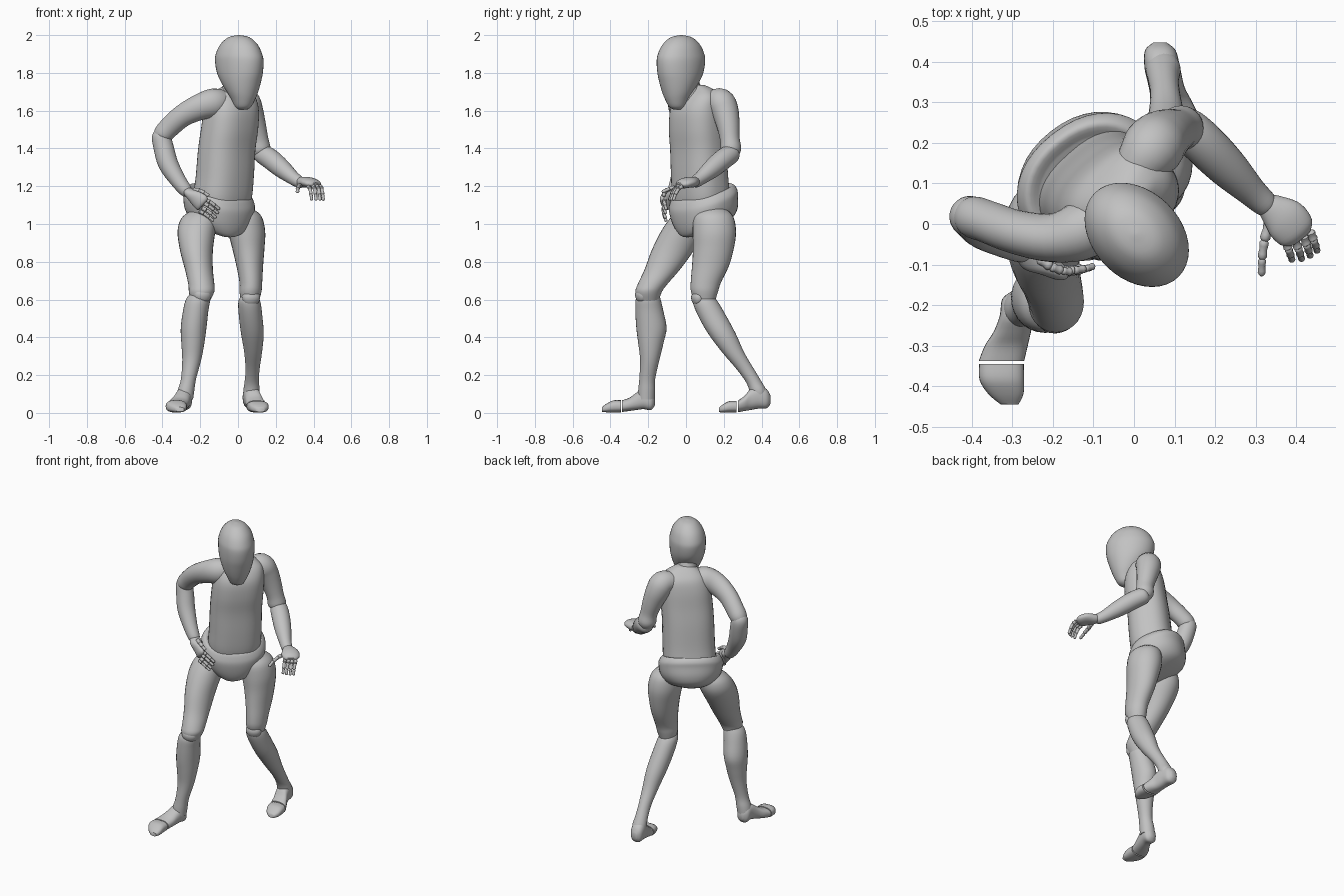
import bpy, bmesh, math
from mathutils import Vector

cube = bpy.data.objects.get("Cube")
if cube:
    bpy.data.objects.remove(cube, do_unlink=True)

grey = bpy.data.materials.new("mannequin grey")
grey.use_nodes = True
grey.diffuse_color = (0.54, 0.54, 0.54, 1)
grey.node_tree.nodes["Principled BSDF"].inputs["Base Color"].default_value = (0.54, 0.54, 0.54, 1)


def catmull(rings, steps):
    """Smoothly interpolate a list of (x, y, z, half width, half depth)."""
    out = []
    n = len(rings)
    for i in range(n - 1):
        p = [rings[max(i - 1, 0)], rings[i], rings[i + 1], rings[min(i + 2, n - 1)]]
        for s in range(steps):
            t = s / steps
            v = [0.5 * (2 * b + (c - a) * t + (2 * a - 5 * b + 4 * c - d) * t * t
                        + (3 * b - a - 3 * c + d) * t ** 3) for a, b, c, d in zip(*p)]
            out.append(v[:3] + [max(v[3], 0.002), max(v[4], 0.002)])
    return out + [list(rings[-1])]


def loft(name, rings, angle=None, tilt=0.0, power=2.0, axis=None, sides=28, steps=4):
    """Skin oval rings: level and turned by angle, square to a fixed axis, or square to the path."""
    rings = catmull([r if len(r) == 5 else (*r, r[3]) for r in rings], steps)
    bm = bmesh.new()
    loops = []
    side = None
    for i, (x, y, z, a, b) in enumerate(rings):
        if angle is None:
            t = Vector(rings[min(i + 1, len(rings) - 1)][:3]) - Vector(rings[max(i - 1, 0)][:3])
            t = Vector(axis) if axis else t.normalized()
            if side is None:
                side = t.cross(Vector((0, 0, 1)) if abs(t.z) < 0.9 else Vector((0, 1, 0)))
            side = (side - t * side.dot(t)).normalized()
            fwd = side.cross(t)
        else:
            r = math.radians(angle)
            side = Vector((math.cos(r), math.sin(r), 0))
            fwd = Vector((math.sin(r), -math.cos(r), -tilt))
        loop = []
        for k in range(sides):
            c, s = math.cos(2 * math.pi * k / sides), math.sin(2 * math.pi * k / sides)
            u = math.copysign(abs(c) ** (2 / power), c) * a
            v = math.copysign(abs(s) ** (2 / power), s) * b
            loop.append(bm.verts.new(Vector((x, y, z)) + side * u + fwd * v))
        loops.append(loop)
    for p, q in zip(loops, loops[1:]):
        for k in range(sides):
            bm.faces.new((p[k], p[(k + 1) % sides], q[(k + 1) % sides], q[k]))
    bm.faces.new(loops[0])
    bm.faces.new(loops[-1])
    bmesh.ops.recalc_face_normals(bm, faces=bm.faces)
    mesh = bpy.data.meshes.new(name)
    bm.to_mesh(mesh)
    bm.free()
    mesh.materials.append(grey)
    ob = bpy.data.objects.new(name, mesh)
    bpy.context.collection.objects.link(ob)
    bpy.ops.object.select_all(action='DESELECT')
    ob.select_set(True)
    bpy.context.view_layer.objects.active = ob
    bpy.ops.object.shade_smooth_by_angle(angle=math.radians(50))


def finger(name, points, r):
    """Chain of knuckle beads along the points."""
    for i, (p, q) in enumerate(zip(points, points[1:])):
        p, q = Vector(p), Vector(q)
        k = r * (1 - 0.12 * i)
        loft(f"{name}_{i + 1}", [(*p.lerp(q, t), k * w) for t, w in
             ((-0.08, 0.3), (0.12, 1), (0.5, 0.85), (0.9, 1), (1.08, 0.3))], sides=10, steps=2)


def hand(side, bases, reach, curl, thumb):
    """Four bending fingers and a thumb."""
    for n, b in zip(("index", "middle", "ring", "little"), bases):
        b, reach, curl = Vector(b), Vector(reach), Vector(curl)
        pts = [b, b + reach, b + reach * 1.7 + curl, b + reach * 2.1 + curl * 2.2]
        finger(f"{side}_{n}_finger", pts, 0.0115)
    finger(f"{side}_thumb", thumb, 0.013)


# Head and neck
loft("head", [(0.005, -0.025, 2.0, .004, .004), (0.005, -0.025, 1.988, .048, .064),
              (0.005, -0.025, 1.95, .084, .112), (0.005, -0.026, 1.90, .103, .14),
              (0.007, -0.027, 1.86, .108, .146), (0.010, -0.030, 1.80, .105, .136),
              (0.016, -0.036, 1.75, .096, .114), (0.024, -0.044, 1.70, .08, .086),
              (0.028, -0.048, 1.66, .062, .064), (0.026, -0.046, 1.62, .042, .044),
              (0.024, -0.044, 1.605, .02, .02)], angle=45, sides=40)
loft("neck", [(-0.01, 0.0, 1.82, .05, .06), (-0.015, 0.01, 1.75, .055, .066),
              (-0.02, 0.025, 1.69, .066, .077), (-0.025, 0.04, 1.60, .085, .09)], angle=45)

# Torso, with shoulder slopes running up to the neck
loft("torso", [(-0.025, 0.06, 1.735, .045, .03), (-0.028, 0.068, 1.712, .09, .055),
               (-0.03, 0.068, 1.67, .132, .092), (-0.035, 0.058, 1.60, .15, .117),
               (-0.045, 0.058, 1.50, .155, .124), (-0.06, 0.065, 1.39, .155, .125),
               (-0.07, 0.072, 1.25, .156, .128), (-0.083, 0.08, 1.13, .155, .13),
               (-0.09, 0.082, 1.04, .12, .11)], angle=42, power=2.5, sides=40)

# Pelvis bowl with a brim that dips at the front
loft("pelvis", [(-0.095, 0.085, 1.16, .14, .12), (-0.098, 0.088, 1.172, .168, .145),
                (-0.1, 0.092, 1.145, .19, .162), (-0.1, 0.092, 1.11, .194, .166),
                (-0.104, 0.1, 1.05, .178, .164), (-0.105, 0.1, 1.0, .138, .148),
                (-0.097, 0.078, .965, .08, .105), (-0.088, 0.06, .945, .025, .045)],
     angle=38, tilt=0.32, power=2.2, sides=40)

# Arms
loft("right_upper_arm", [(-.06, .03, 1.65, .055), (-.125, -.015, 1.64, .072, .078),
                         (-.2, -.034, 1.62, .06, .07), (-.29, -.02, 1.575, .054, .06),
                         (-.36, .005, 1.515, .052, .056), (-.4, .018, 1.47, .05),
                         (-.42, .02, 1.43, .025)])
loft("right_forearm", [(-.41, .02, 1.5, .025), (-.408, .02, 1.47, .048), (-.395, .012, 1.41, .053),
                       (-.37, -.01, 1.32, .053), (-.32, -.04, 1.235, .043),
                       (-.275, -.062, 1.175, .034), (-.262, -.07, 1.16, .02)])
loft("left_upper_arm", [(.0, .13, 1.65, .055), (.04, .18, 1.645, .075), (.06, .205, 1.6, .073),
                        (.085, .222, 1.53, .062), (.108, .232, 1.45, .052), (.118, .238, 1.39, .054),
                        (.122, .238, 1.345, .025)])
loft("left_forearm", [(.105, .262, 1.385, .02), (.122, .245, 1.375, .048), (.17, .2, 1.345, .054),
                      (.23, .14, 1.295, .05), (.29, .08, 1.245, .037), (.325, .048, 1.222, .031),
                      (.335, .04, 1.215, .02)])

# Hands
loft("right_palm", [(-.275, -.062, 1.18, .026, .022), (-.25, -.08, 1.16, .038, .028),
                    (-.22, -.1, 1.135, .026, .042), (-.19, -.113, 1.11, .022, .046),
                    (-.182, -.115, 1.103, .01, .03)])
hand("right", [(-.174, -.113, 1.13), (-.18, -.116, 1.108), (-.192, -.118, 1.085), (-.205, -.115, 1.068)],
     (.025, -.002, -.012), (.01, .006, -.012),
     [(-.235, -.085, 1.18), (-.205, -.105, 1.178), (-.178, -.115, 1.165), (-.155, -.118, 1.15)])
loft("left_palm", [(.325, .05, 1.225, .028, .024), (.345, .035, 1.222, .04, .028),
                   (.375, .01, 1.22, .054, .028), (.4, -.02, 1.212, .05, .024),
                   (.412, -.035, 1.207, .03, .012)])
hand("left", [(.373, -.04, 1.2), (.397, -.038, 1.2), (.418, -.03, 1.2), (.435, -.018, 1.2)],
     (.008, -.021, -.012), (.0, -.002, -.022),
     [(.335, .01, 1.205), (.322, -.04, 1.2), (.316, -.085, 1.188), (.315, -.125, 1.17)])

# Legs
loft("right_thigh", [(-.19, .03, 1.07, .06, .07), (-.205, .015, 1.03, .095, .1), (-.22, -.015, .96, .1, .118),
                     (-.22, -.07, .86, .087, .112), (-.207, -.125, .76, .074, .094),
                     (-.194, -.178, .68, .069, .078), (-.193, -.198, .64, .067, .07),
                     (-.2, -.2, .59, .05, .055)], angle=0)
loft("right_shin", [(-.205, -.195, .635, .045, .05), (-.212, -.2, .6, .064, .066), (-.224, -.194, .54, .067, .074),
                    (-.235, -.183, .45, .068, .08), (-.239, -.186, .37, .061, .067),
                    (-.245, -.192, .28, .05, .051), (-.262, -.205, .18, .04, .042),
                    (-.275, -.208, .12, .044, .045), (-.283, -.21, .07, .045, .045)], angle=0)
loft("left_thigh", [(.02, .14, 1.08, .06, .07), (.035, .145, 1.04, .09, .105), (.046, .15, .96, .098, .115),
                    (.055, .145, .87, .085, .108), (.062, .13, .78, .071, .098),
                    (.068, .105, .69, .06, .08), (.066, .098, .64, .058, .071),
                    (.062, .1, .58, .045, .05)], angle=0)
loft("left_shin", [(.06, .095, .625, .04, .045), (.06, .102, .59, .058, .066), (.066, .135, .52, .062, .074),
                   (.076, .19, .42, .06, .073), (.08, .25, .32, .047, .058),
                   (.077, .315, .23, .037, .046), (.073, .358, .165, .038, .042),
                   (.072, .38, .12, .043, .045), (.07, .385, .08, .04, .045)], angle=0)

# Kneecaps
for name, (x, y, z) in {"right_kneecap": (-.188, -.235, .625), "left_kneecap": (.07, .062, .61)}.items():
    loft(name, [(x, y, z + .04, .008, .006), (x, y, z + .03, .036, .024), (x, y, z, .048, .034),
                (x, y, z - .03, .036, .024), (x, y, z - .04, .008, .006)], angle=15, sides=20)

# Feet and hinged toe blocks
ahead = (0, -1, 0)
loft("right_foot", [(-.284, -.165, .06, .016, .02), (-.285, -.185, .065, .04, .05),
                    (-.288, -.225, .075, .043, .055), (-.3, -.265, .06, .046, .045),
                    (-.315, -.3, .045, .053, .035), (-.327, -.338, .036, .056, .031)],
     power=2.4, axis=ahead)
loft("right_toes", [(-.327, -.345, .035, .055, .032), (-.326, -.385, .034, .055, .032),
                    (-.316, -.42, .026, .043, .023), (-.307, -.445, .018, .022, .012)],
     power=2.6, axis=ahead)
loft("left_foot", [(.064, .448, .07, .016, .02), (.065, .428, .075, .038, .05),
                   (.07, .385, .085, .044, .062), (.08, .34, .07, .044, .055),
                   (.09, .31, .05, .049, .04), (.1, .276, .035, .056, .031)],
     power=2.4, axis=ahead)
loft("left_toes", [(.102, .268, .033, .056, .031), (.108, .23, .032, .054, .03),
                   (.114, .197, .024, .043, .022), (.118, .175, .016, .022, .012)],
     power=2.6, axis=ahead)
